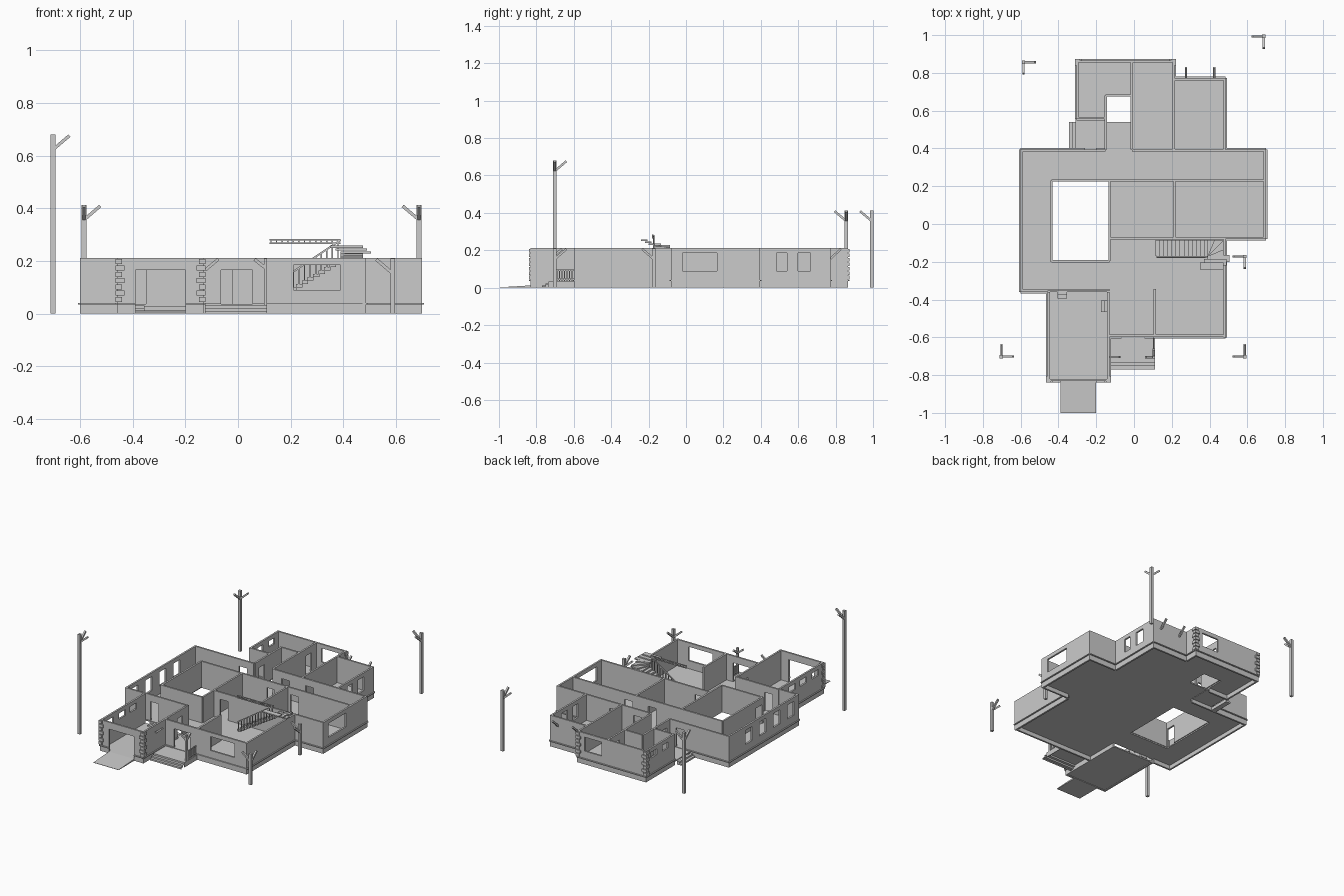
import bpy, bmesh
from mathutils import Vector, Matrix
from math import sin, cos, pi

if "Cube" in bpy.data.objects:
    bpy.data.objects.remove(bpy.data.objects["Cube"])

T, FLOOR, TOP = 0.012, 0.036, 0.212   # wall thickness, floor level, wall head


def finish(name, bm):
    me = bpy.data.meshes.new(name)
    bm.to_mesh(me)
    bm.free()
    ob = bpy.data.objects.new(name, me)
    bpy.context.collection.objects.link(ob)
    return ob


def box(bm, x0, x1, y0, y1, z0, z1):
    m = Matrix.Translation(((x0 + x1) / 2, (y0 + y1) / 2, (z0 + z1) / 2))
    m = m @ Matrix.Diagonal((x1 - x0, y1 - y0, z1 - z0, 1))
    bmesh.ops.create_cube(bm, size=1, matrix=m)


def bar(bm, p, q, w):
    p, q = Vector(p), Vector(q)
    d = q - p
    m = Matrix.Translation((p + q) / 2) @ d.to_track_quat('Z', 'Y').to_matrix().to_4x4()
    bmesh.ops.create_cube(bm, size=1, matrix=m @ Matrix.Diagonal((w, w, d.length, 1)))


def prism(bm, pts, z0, z1):
    f = bm.faces.new([bm.verts.new((x, y, z0)) for x, y in pts])
    r = bmesh.ops.extrude_face_region(bm, geom=[f])
    for v in r['geom']:
        if isinstance(v, bmesh.types.BMVert):
            v.co.z = z1
    bmesh.ops.recalc_face_normals(bm, faces=bm.faces)


def wall(name, axis, c, a, b, holes=(), side=0):
    """Wall along axis from a to b; side is the outward sign (0 = interior).
    Outer walls have their outer face at c, reach the ground and carry a ledge."""
    bm = bmesh.new()
    lo, hi = (c - T / 2, c + T / 2) if side == 0 else sorted((c, c - side * T))

    def seg(u0, u1, z0, z1, l=lo, h=hi):
        if u1 - u0 > 1e-4 and z1 - z0 > 1e-4:
            box(bm, *((u0, u1, l, h) if axis == 'x' else (l, h, u0, u1)), z0, z1)
    start = 0 if side else FLOOR
    u = a
    for h0, h1, z0, z1 in sorted(holes):
        seg(u, h0, start, TOP)
        seg(h0, h1, start, z0)
        seg(h0, h1, z1, TOP)
        u = h1
    seg(u, b, start, TOP)
    if side:  # projecting ledge, interrupted at doors
        l, h = sorted((c, c + side * 0.008))
        u = a
        for h0, h1, z0, z1 in sorted(holes):
            if z0 < 0.05:
                seg(u, h0, 0.035, 0.041, l, h)
                u = h1
        seg(u, b, 0.035, 0.041, l, h)
    return finish(name, bm)


W = lambda u0, u1: (u0, u1, 0.09, 0.185)     # window
S = lambda u0, u1: (u0, u1, 0.145, 0.185)    # small high window
D = lambda u0, u1: (u0, u1, FLOOR, 0.165)    # door

# thin floor slabs, leaving courtyard and stairwell open
for i, (x0, x1, y0, y1, z) in enumerate([
        (-.60, -.437, -.36, .395, FLOOR), (-.437, .698, .23, .395, FLOOR),
        (-.437, -.135, -.36, -.195, FLOOR), (-.135, .485, -.60, -.08, FLOOR),
        (-.135, .698, -.08, .23, FLOOR), (-.305, -.15, .555, .866, FLOOR),
        (-.15, -.01, .68, .866, FLOOR), (-.01, .215, .395, .866, FLOOR),
        (.215, .485, .395, .772, FLOOR), (-.15, -.01, .395, .54, FLOOR),
        (-.31, -.15, .395, .555, .033), (-.458, -.13, -.832, -.36, .012)]):
    bm = bmesh.new()
    box(bm, x0, x1, y0, y1, z - .008, z)
    finish(f"floor_{i}", bm)

# outer walls
outer = [
    ('y', -.60, -.36, .395, [W(y - .035, y + .035) for y in (.18, .03, -.12, -.27)], -1),
    ('x', .395, -.60, -.305, [], 1), ('x', .395, -.305, -.15, [D(-.26, -.20)], 1),
    ('x', .555, -.305, -.15, [], -1),
    ('y', -.305, .555, .866, [S(.63, .69), S(.75, .81)], -1),
    ('x', .866, -.305, .215, [W(.03, .16)], 1),
    ('y', .215, .772, .866, [], 1), ('x', .772, .215, .485, [], 1),
    ('y', .485, .395, .772, [W(.485, .54), W(.60, .665)], 1),
    ('x', .395, .485, .698, [], 1), ('y', .698, -.08, .395, [W(-.02, .165)], 1),
    ('x', -.08, .485, .698, [], -1), ('y', .485, -.60, -.08, [], 1),
    ('x', -.597, .11, .485, [W(.21, .39)], -1),
    ('x', -.597, -.13, .11, [D(-.065, .055)], -1),
    ('y', -.13, -.832, -.36, [D(-.465, -.41)], 1),
    ('x', -.832, -.458, -.13, [(-.39, -.20, .012, .165)], -1),
    ('y', -.458, -.832, -.36, [S(y - .035, y + .035) for y in (-.74, -.61, -.49)], -1),
    ('x', -.36, -.60, -.458, [], -1),
]
for i, (ax, c, a, b, h, s) in enumerate(outer):
    wall(f"outer_wall_{i}", ax, c, a, b, h, s)

# interior and courtyard walls
inner = [
    ('y', -.15, .395, .68, [D(.43, .49)]),
    ('x', -.35, -.458, -.13, [D(-.41, -.35)]),
    ('y', -.437, -.20, .23, [D(-.185, -.12)]),
    ('x', -.197, -.437, -.13, []),
    ('y', -.13, -.197, .23, []),
    ('x', .23, -.437, .69, [D(.06, .12), D(.24, .30)]),
    ('y', .215, -.08, .23, []), ('x', -.075, -.13, .485, [D(-.08, -.02)]),
    ('y', .11, -.59, -.345, []),
    ('x', .39, -.01, .485, [D(.06, .12), D(.24, .30)]),
    ('y', -.012, .395, .86, [D(.74, .80)]), ('y', .21, .395, .772, []),
    ('x', .68, -.15, -.01, []),
]
for i, (ax, c, a, b, h) in enumerate(inner):
    wall(f"inner_wall_{i}", ax, c, a, b, h)

# corner stones, alternating long and short
for n, (cx, cy, sx, sy) in enumerate([(-.458, -.832, -1, -1), (-.13, -.832, 1, -1),
                                      (-.305, .866, -1, 1), (.215, .866, 1, 1)]):
    bm = bmesh.new()
    for k in range(7):
        z = .045 + k * .0238
        lx, ly = (.028, .018) if k % 2 else (.018, .028)
        ox, oy = cx + sx * .007, cy + sy * .007
        box(bm, *sorted((ox, cx - sx * lx)), *sorted((oy, cy)), z, z + .019)
        box(bm, *sorted((ox, cx)), *sorted((cy, cy - sy * ly)), z, z + .019)
    finish(f"corner_stones_{n}", bm)

# free-standing posts with two diagonal braces each
for n, (x, y, h, sx, sy) in enumerate([(-.702, -.702, .68, 1, 1), (.587, -.702, .21, -1, 1),
                                       (.587, -.172, .21, -1, -1), (-.585, .857, .413, 1, -1),
                                       (.687, .993, .413, -1, -1), (.105, -.705, .21, -1, 1)]):
    bm = bmesh.new()
    w = .009 if n < 5 else .006
    box(bm, x - w, x + w, y - w, y + w, 0, h)
    r = .062 if n < 5 else .042
    bar(bm, (x, y, h - r + .005), (x + sx * r, y, h - .004), .012)
    bar(bm, (x, y, h - r + .005), (x, y + sy * r, h - .004), .012)
    finish(f"braced_post_{n}", bm)

# wall braces at back and beside the porch
bm = bmesh.new()
for x in (.275, .425):
    bar(bm, (x, .772, .155), (x, .828, .207), .011)
bar(bm, (-.125, -.705, .165), (-.075, -.705, .207), .011)
finish("wall_braces", bm)

# front porch and its open-bottomed steps
bm = bmesh.new()
for k in range(3):
    y0, z = -.77 + k * .018, (k + 1) * .011
    y1 = y0 + .022 if k < 2 else -.60
    box(bm, -.125, .11, y0, y1, z - .004, z)
    box(bm, -.125, .11, y0, y0 + .004, z - .011, z)
box(bm, .106, .11, -.734, -.60, 0, .033)
finish("front_porch_steps", bm)

# porch railing
bm = bmesh.new()
for z in (.045, .093):
    bar(bm, (.104, -.70, z), (.104, -.60, z), .006)
for k in range(7):
    bar(bm, (.104, -.69 + k * .0135, .033), (.104, -.69 + k * .0135, .093), .005)
finish("porch_railing", bm)

# back porch steps, garage inside steps
bm = bmesh.new()
for k in range(2):
    box(bm, -.345 + k * .017, -.31, .395, .54, k * .011, (k + 1) * .011)
    box(bm, -.405, -.355, -.395 + k * .02, -.356, .012 + k * .01, .022 + k * .01)
    box(bm, -.175 + k * .017, -.142, -.465, -.405, .012 + k * .01, .022 + k * .01)
finish("small_steps", bm)

# driveway ramp, sloping down to the street
bm = bmesh.new()
prism(bm, [(-.39, -1), (-.20, -1), (-.20, -.832), (-.39, -.832)], 0, .012)
for v in bm.verts:
    if v.co.y < -.9 and v.co.z > .005:
        v.co.z = .002
finish("driveway_ramp", bm)

# staircase: straight flight, fanned corner treads, last steps
bm = bmesh.new()
rise, n = .0128, 13
for k in range(n):
    x, z = .115 + k * .0212, FLOOR + (k + 1) * rise
    box(bm, x, x + .024, -.17, -.085, z - rise, z)
piv = Vector((.39, -.17))
z = FLOOR + n * rise
for k in range(4):
    pts = [piv]
    for a in (pi / 2 * (1 - k / 4), pi / 2 * (1 - (k + 1) / 4)):
        s = .085 / max(abs(cos(a)), abs(sin(a)))
        pts.append(piv + Vector((cos(a), sin(a))) * s)
    prism(bm, [tuple(p) for p in pts], z, z + .009)
    z += .008
for k, (x0, x1, y0) in enumerate([(.39, .505, -.20), (.37, .49, -.22), (.35, .475, -.24)]):
    box(bm, x0, x1, y0, y0 + .035, .228 + k * .011, .236 + k * .011)
finish("staircase", bm)

# stair handrail and landing rail
bm = bmesh.new()
bar(bm, (.12, -.173, .10), (.39, -.173, .28), .007)
for k in range(13):
    x = .125 + k * .0212
    bar(bm, (x, -.173, FLOOR + k * rise), (x, -.173, .10 + (x - .12) * .667), .005)
    bar(bm, (x, -.178, .267), (x, -.178, .281), .005)
for zz in (.267, .281):
    bar(bm, (.12, -.178, zz), (.39, -.178, zz), .006)
finish("stair_railing", bm)
